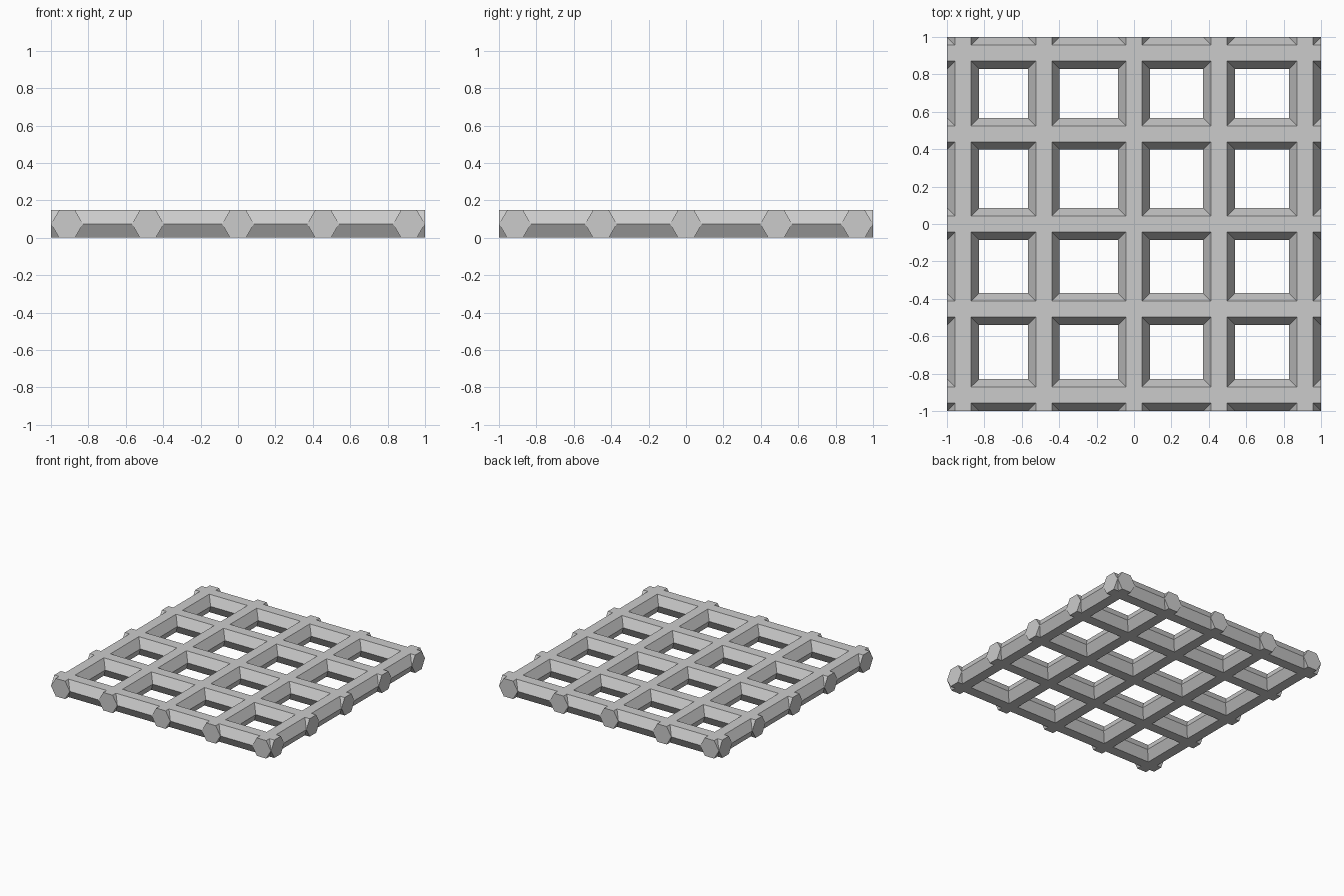
import bpy
import math

if "Cube" in bpy.data.objects:
    bpy.data.objects.remove(bpy.data.objects["Cube"])

R = 0.085                      # hexagon circumradius
H = R * math.sqrt(3) / 2       # half height, flat side down
OFFSETS = (-0.914, -0.482, 0.0, 0.455, 0.914)


def hex_bar(name, to_world):
    """Six-sided bar, 2 units long, lying flat on z = 0."""
    ring = [(R * math.cos(i * math.pi / 3), H + R * math.sin(i * math.pi / 3))
            for i in range(6)]
    verts = [to_world(side, along, z) for along in (-1, 1) for side, z in ring]
    faces = [(i, (i + 1) % 6, (i + 1) % 6 + 6, i + 6) for i in range(6)]
    faces += [tuple(range(5, -1, -1)), tuple(range(6, 12))]
    mesh = bpy.data.meshes.new(name)
    mesh.from_pydata(verts, [], faces)
    obj = bpy.data.objects.new(name, mesh)
    bpy.context.collection.objects.link(obj)
    # consistent outward normals
    bpy.context.view_layer.objects.active = obj
    bpy.ops.object.mode_set(mode='EDIT')
    bpy.ops.mesh.select_all(action='SELECT')
    bpy.ops.mesh.normals_make_consistent(inside=False)
    bpy.ops.object.mode_set(mode='OBJECT')


for n, c in enumerate(OFFSETS, 1):
    # bars running front to back
    hex_bar(f"lengthwise_bar_{n}", lambda s, a, z: (c + s, a, z))
    # bars running left to right, spacing reversed
    hex_bar(f"crosswise_bar_{n}", lambda s, a, z: (a, -c + s, z))
